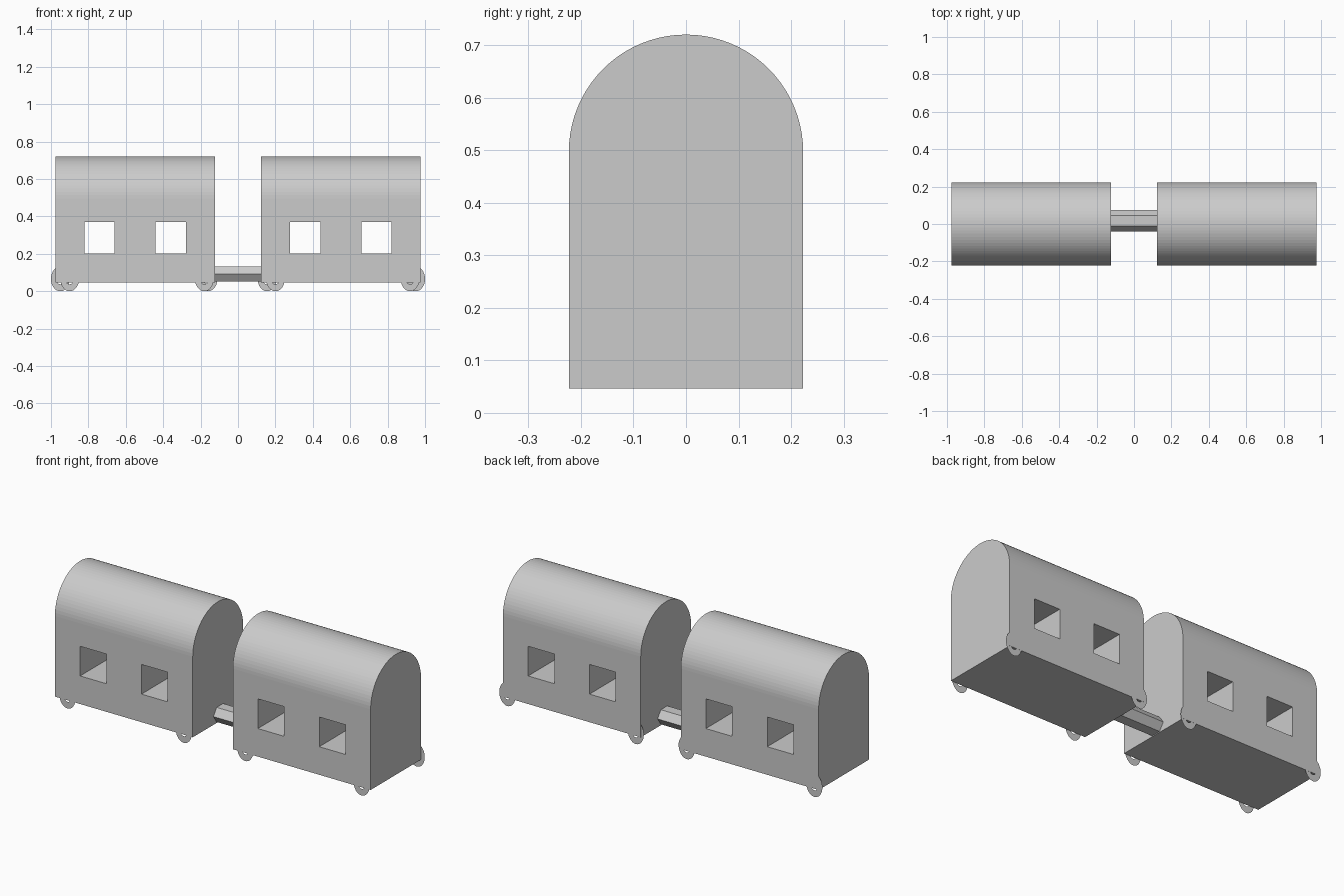
import bpy, bmesh
from math import sin, cos, pi

if "Cube" in bpy.data.objects:
    bpy.data.objects.remove(bpy.data.objects["Cube"])

HALF_W, BASE, SPRING, TOP = 0.223, 0.046, 0.497, 0.72


def make_object(name, bm):
    bmesh.ops.recalc_face_normals(bm, faces=bm.faces)
    mesh = bpy.data.meshes.new(name)
    bm.to_mesh(mesh)
    bm.free()
    obj = bpy.data.objects.new(name, mesh)
    bpy.context.collection.objects.link(obj)
    return obj


def extrude_x(name, profile, x0, x1):
    """Solid prism from a (y, z) profile."""
    bm = bmesh.new()
    face = bm.faces.new([bm.verts.new((x0, y, z)) for y, z in profile])
    ext = bmesh.ops.extrude_face_region(bm, geom=[face], use_keep_orig=True)
    moved = [v for v in ext["geom"] if isinstance(v, bmesh.types.BMVert)]
    bmesh.ops.translate(bm, verts=moved, vec=(x1 - x0, 0, 0))
    return make_object(name, bm)


def window_cutter(name, x):
    bm = bmesh.new()
    bmesh.ops.create_cube(bm, size=1)
    bmesh.ops.scale(bm, verts=bm.verts, vec=(0.162, 0.8, 0.166))
    bmesh.ops.translate(bm, verts=bm.verts, vec=(x, 0, 0.286))
    obj = make_object(name, bm)
    obj.hide_render = True
    obj.hide_set(True)
    return obj


def wheel(name, x, y, n=32):
    """Flat upright oval ring."""
    bm = bmesh.new()
    rings = [[bm.verts.new((x + rx * cos(2 * pi * i / n), y, 0.066 + rz * sin(2 * pi * i / n)))
              for i in range(n)] for rx, rz in ((0.05, 0.066), (0.022, 0.029))]
    for i in range(n):
        j = (i + 1) % n
        bm.faces.new((rings[0][i], rings[0][j], rings[1][j], rings[1][i]))
    return make_object(name, bm)


# Carriages: arched solid bodies with two window tunnels each
arch = [(HALF_W * cos(pi * i / 40), SPRING + (TOP - SPRING) * sin(pi * i / 40)) for i in range(41)]
profile = [(-HALF_W, BASE), (HALF_W, BASE)] + arch
for side, s in (("left", -1), ("right", 1)):
    x0, x1 = sorted((s * 0.124, s * 0.977))
    body = extrude_x(side + "_carriage", profile, x0, x1)
    for k, x in enumerate((0.36, 0.74)):
        mod = body.modifiers.new("window", "BOOLEAN")
        mod.operation = "DIFFERENCE"
        mod.solver = "EXACT"
        mod.object = window_cutter(f"{side}_window_cutter_{k}", s * x)

# Wheels: flat rings against the carriage sides
for row, y, xs in (("front", -0.2225, (-0.90, -0.18, 0.20, 0.92)),
                   ("back", 0.2225, (-0.95, -0.16, 0.155, 0.95))):
    for k, x in enumerate(xs):
        wheel(f"{row}_wheel_{k}", x, y)

# Hexagonal coupling bar between the carriages
hexagon = [(0.017 + 0.057 * cos(pi * i / 3), 0.092 + 0.047 * sin(pi * i / 3)) for i in range(6)]
extrude_x("coupling_bar", hexagon, -0.135, 0.135)
